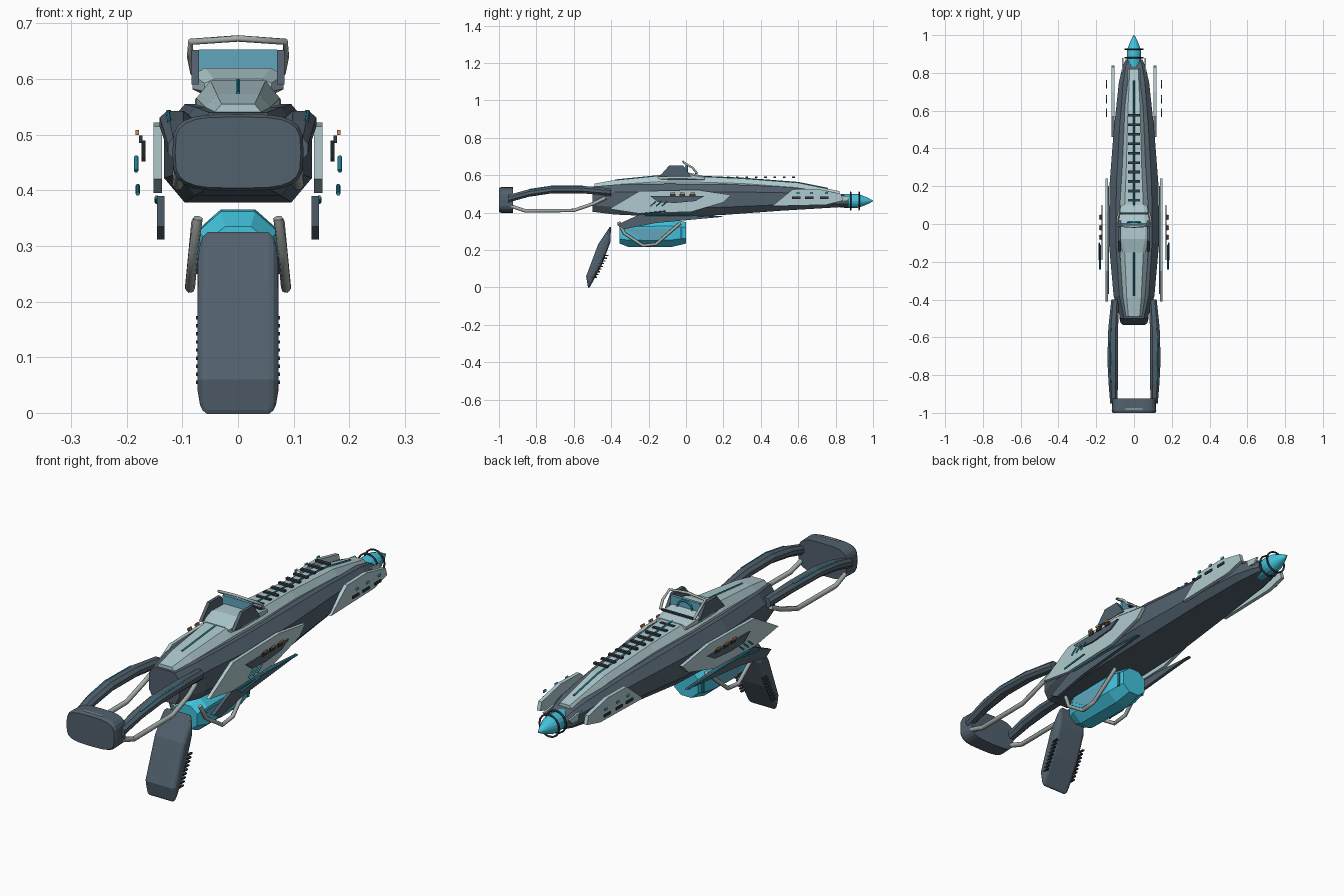
import bpy, bmesh, math

cube = bpy.data.objects.get("Cube")
if cube:
    bpy.data.objects.remove(cube)


def material(name, rgb):
    m = bpy.data.materials.new(name)
    m.use_nodes = True
    m.diffuse_color = (*rgb, 1)
    m.node_tree.nodes["Principled BSDF"].inputs["Base Color"].default_value = (*rgb, 1)
    return m


SLATE = material("slate", (.083, .118, .152))
PALE = material("pale blue grey", (.43, .59, .62))
GREY = material("warm grey", (.38, .42, .41))
CYAN = material("bright cyan", (.055, .55, .73))
TEAL = material("deep teal", (.016, .22, .3))
GLASS = material("sight blue", (.12, .38, .51))
BLACK = material("charcoal", (.032, .043, .053))
ORANGE = material("orange", (.65, .25, .08))


def finish(name, bm, mat, bevel=0, segments=2):
    bmesh.ops.recalc_face_normals(bm, faces=bm.faces)
    me = bpy.data.meshes.new(name)
    bm.to_mesh(me)
    bm.free()
    me.materials.append(mat)
    ob = bpy.data.objects.new(name, me)
    bpy.context.collection.objects.link(ob)
    if bevel:
        mod = ob.modifiers.new("soft edges", "BEVEL")
        mod.width, mod.segments = bevel, segments
    return ob


def skin(name, rings, mat, **kw):
    """Join equal rings of points into a capped skin."""
    bm = bmesh.new()
    loops = [[bm.verts.new(p) for p in ring] for ring in rings]
    n = len(loops[0])
    for a, b in zip(loops, loops[1:]):
        for i in range(n):
            j = (i + 1) % n
            bm.faces.new((a[i], a[j], b[j], b[i]))
    bm.faces.new(loops[0])
    bm.faces.new(loops[-1])
    return finish(name, bm, mat, **kw)


def loft(name, stations, mat, cx=.72, cz=.5):
    """Chamfered sections along y: (y, half width, bottom, top)."""
    shape = [(cx, 1), (1, cz), (1, -cz), (cx, -1), (-cx, -1), (-1, -cz), (-1, cz), (-cx, 1)]
    rings = [[(u * w, y, (b + t) / 2 + v * (t - b) / 2) for u, v in shape]
             for y, w, b, t in stations]
    return skin(name, rings, mat)


def plate(name, outline, x0, x1, mat, **kw):
    """Side outline in (y, z), extruded from x0 to x1."""
    return skin(name, [[(x, y, z) for y, z in outline] for x in (x0, x1)], mat, **kw)


def box(name, c, s, mat):
    x, y, z = c
    dy, dz = s[1] / 2, s[2] / 2
    return plate(name, [(y - dy, z - dz), (y + dy, z - dz), (y + dy, z + dz), (y - dy, z + dz)],
                 x - s[0] / 2, x + s[0] / 2, mat)


def pipe(name, points, radius, mat, closed=False):
    cu = bpy.data.curves.new(name, "CURVE")
    cu.dimensions = "3D"
    cu.bevel_depth, cu.bevel_resolution, cu.use_fill_caps = radius, 1, True
    sp = cu.splines.new("POLY")
    sp.points.add(len(points) - 1)
    for p, q in zip(sp.points, points):
        p.co = (*q, 1)
    sp.use_cyclic_u = closed
    cu.materials.append(mat)
    bpy.context.collection.objects.link(bpy.data.objects.new(name, cu))


def sweep(name, path, half_h, mat):
    """Chamfered bar following (x, y, z, half width) points."""
    shape = ((1, .4), (1, -.4), (.5, -1), (-.5, -1), (-1, -.4), (-1, .4), (-.5, 1), (.5, 1))
    return skin(name, [[(x + u * w, y, z + v * half_h) for u, v in shape]
                       for x, y, z, w in path], mat)


def oval(y, w, h, z, power=1, n=16):
    """Ring around y; a power under 1 squares it off."""
    pts = []
    for k in range(n):
        c, s = math.cos(math.tau * k / n), math.sin(math.tau * k / n)
        pts.append((math.copysign(abs(c) ** power, c) * w, y, z + math.copysign(abs(s) ** power, s) * h))
    return pts


# Main hull and raised top spine
loft("hull", [(-.5, .072, .405, .54), (-.38, .108, .39, .55), (-.1, .133, .378, .555),
              (.2, .13, .388, .553), (.5, .107, .41, .54), (.75, .08, .425, .518),
              (.83, .062, .43, .5), (.87, .045, .435, .48)], SLATE)
loft("spine", [(-.49, .045, .5, .555), (-.39, .058, .5, .573), (-.15, .075, .5, .597),
               (.06, .077, .5, .594), (.3, .062, .5, .583), (.6, .049, .48, .56),
               (.82, .034, .46, .515)], PALE, cx=.66, cz=.35)

# Spine stripes and cooling ribs
pipe("rear_spine_stripe", [(0, -.38, .574), (0, -.13, .599)], .004, TEAL)
pipe("front_spine_stripe", [(0, .08, .594), (0, .3, .584), (0, .6, .561), (0, .76, .529)], .004, TEAL)
for i in range(10):
    box("spine_rib", (0, .125 + i * .05, .59), (.066, .014, .008), BLACK)

# Sight: housing, glass, arch and guard frame
loft("sight_base", [(-.15, .06, .57, .6), (-.08, .082, .57, .62), (.0, .082, .57, .618),
                    (.1, .07, .57, .595)], PALE)
box("sight_glass", (0, 0, .63), (.14, .012, .046), GLASS)
pipe("sight_arch", [(.035 * math.cos(a), .008, .615 + .032 * math.sin(a))
                    for a in [math.pi * k / 8 for k in range(9)]], .004, TEAL)
box("sight_line", (0, .055, .609), (.15, .012, .006), BLACK)
pipe("sight_guard", [(-.08, .06, .61), (-.086, .035, .64), (-.085, -.01, .667), (0, -.015, .673),
                     (.085, -.01, .667), (.086, .035, .64), (.08, .06, .61)], .006, GREY)

# Muzzle emitter: turned tip and rings
skin("muzzle_tip", [oval(y, r, r, .463) for y, r in
                    ((.82, .036), (.9, .038), (.925, .036), (.97, .018), (1, .002))], CYAN)
for y in (.88, .925):
    pipe("muzzle_ring", oval(y, .047, .047, .463), .004, BLACK, closed=True)

# Butt plate
skin("butt_plate", [oval(y, w, h, .468, .55, 24) for y, w, h in
                    ((-1, .113, .064), (-.988, .118, .069), (-.925, .115, .069))], SLATE)
box("butt_inlay", (0, -.98, .536), (.09, .006, .004), PALE)

# Grip
plate("grip", [(-.4, .335), (-.405, .24), (-.45, .12), (-.522, -.013), (-.534, .06), (-.47, .23)],
      -.073, .073, SLATE, bevel=.018, segments=3)

# Magazine
loft("magazine", [(-.355, .055, .235, .335), (-.31, .072, .217, .362), (-.08, .073, .216, .366),
                  (0, .058, .235, .35)], CYAN, cx=.42, cz=.5)

for s in (1, -1):
    side = "left_" if s > 0 else "right_"

    # Sight cheek and grip ribs
    plate(side + "sight_cheek", [(-.145, .59), (-.09, .652), (-.015, .652), (.03, .59)],
          s * .07, s * .084, SLATE)
    for i in range(9):
        box(side + "grip_rib", (s * .071, -.49 + i * .0075, .055 + i * .0145), (.009, .03, .006), BLACK)

    # Stock rails with a stripe, and lower stock pipes
    rail = [(s * .1, -.4, .51, .02), (s * .11, -.55, .523, .026), (s * .113, -.72, .523, .028),
            (s * .11, -.84, .505, .025), (s * .107, -.95, .475, .019)]
    sweep(side + "stock_rail", rail, .02, SLATE)
    pipe(side + "rail_stripe", [(x + s * .013, y, z + .018) for x, y, z, w in rail[1:4]], .004, TEAL)
    pipe(side + "stock_pipe", [(s * .1, -.43, .48), (s * .106, -.49, .45), (s * .108, -.6, .412),
                               (s * .108, -.86, .41), (s * .103, -.95, .44)], .0105, GREY)

    # Magazine window, guard pipe and slot
    plate(side + "magazine_window", [(-.33, .315), (-.23, .25), (-.16, .25), (-.06, .315)],
          s * .069, s * .075, GLASS)
    pipe(side + "magazine_guard", [(s * .072, -.36, .35), (s * .08, -.33, .29), (s * .086, -.23, .224),
                                   (s * .086, -.16, .232), (s * .075, -.03, .345)], .009, GREY)
    box(side + "magazine_slot", (s * .063, -.025, .29), (.008, .014, .06), TEAL)

    # Lower fin with a stripe along its top
    plate(side + "lower_fin", [(-.37, .335), (-.33, .312), (-.16, .345), (.2, .378),
                               (0, .39), (-.25, .39)], s * .132, s * .146, SLATE)
    pipe(side + "fin_stripe", [(s * .146, -.22, .387), (s * .146, 0, .387), (s * .146, .19, .379)],
         .004, TEAL)

    # Rear side panel with stand-off inset, lamps, slashes and stripe
    plate(side + "side_panel", [(-.41, .42), (-.25, .515), (.06, .522), (.24, .495), (.2, .455),
                                (.03, .405), (-.25, .395)], s * .137, s * .152, PALE)
    plate(side + "side_inset", [(-.19, .488), (.1, .49), (.05, .462), (-.06, .452), (-.15, .457)],
          s * .166, s * .173, SLATE)
    for y in (-.07, -.02, .035):
        box(side + "lamp", (s * .181, y, .504), (.006, .024, .009), ORANGE)
        box(side + "lamp_seat", (s * .175, y, .492), (.006, .03, .014), BLACK)
    for i in range(3):
        y = -.19 + i * .03
        pipe(side + "slash", [(s * .183, y, .435), (s * .183, y + .03, .46)], .004, TEAL)
    pipe(side + "panel_stripe", [(s * .18, -.24, .394), (s * .18, -.11, .408)], .004, TEAL)

    # Forward side panel with stand-off slots and lights, and muzzle prong
    plate(side + "nose_panel", [(.46, .435), (.57, .525), (.7, .528), (.83, .5), (.84, .465), (.75, .442)],
          s * .103, s * .119, PALE)
    plate(side + "muzzle_prong", [(.76, .5), (.88, .485), (.86, .462), (.77, .47)],
          s * .056, s * .064, PALE)
    for y in (.59, .66, .74):
        box(side + "nose_slot", (s * .145, y, .48), (.005, .045, .011), BLACK)
        box(side + "nose_light", (s * .145, y + .01, .506), (.005, .016, .01), CYAN)
